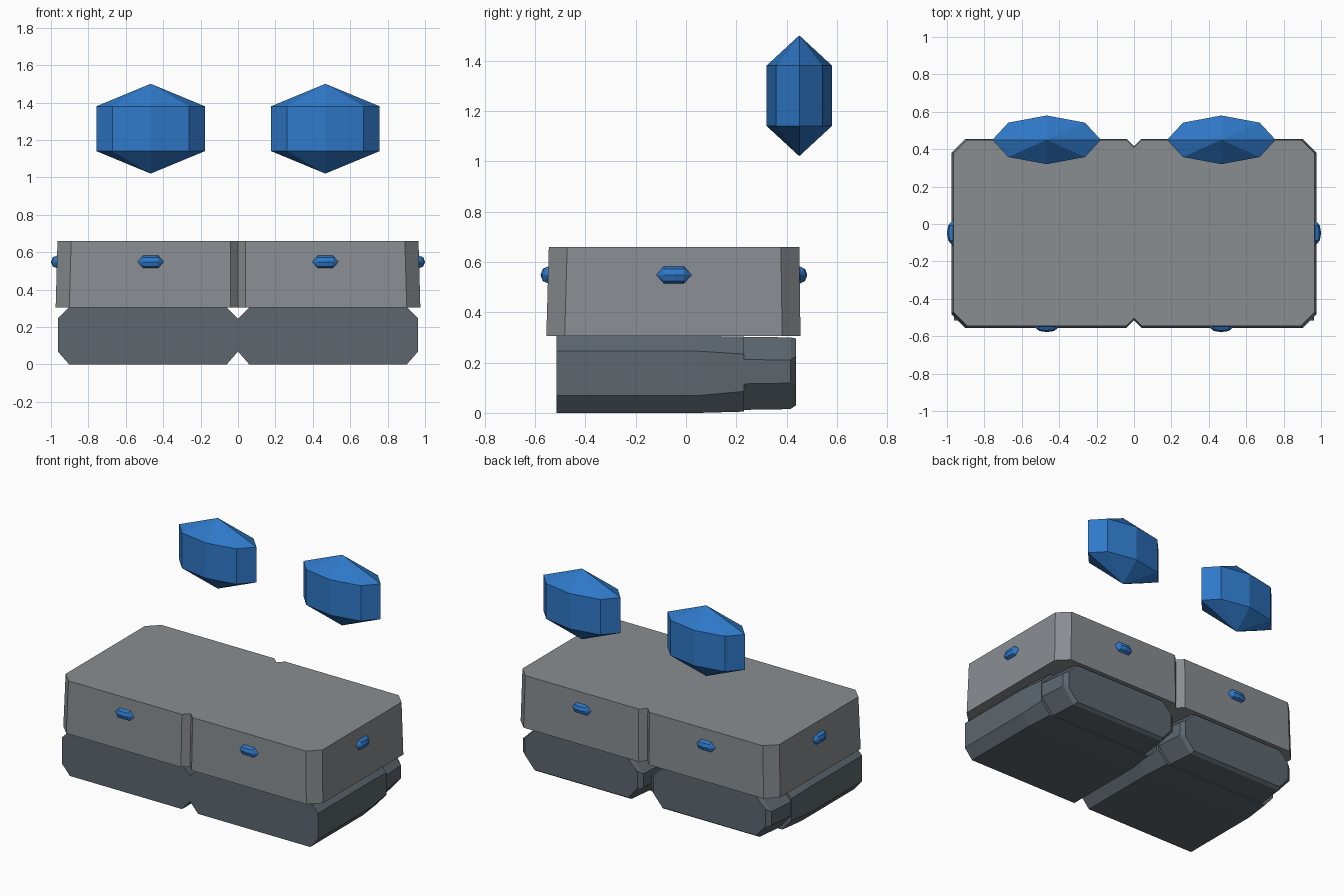
import bpy
import bmesh
from math import cos, sin, pi
from mathutils import Vector

old = bpy.data.objects.get("Cube")
if old:
    bpy.data.objects.remove(old, do_unlink=True)


def material(name, rgb):
    m = bpy.data.materials.new(name)
    m.use_nodes = True
    m.diffuse_color = (*rgb, 1)
    m.node_tree.nodes["Principled BSDF"].inputs["Base Color"].default_value = (*rgb, 1)
    return m


stone = material("light grey stone", (0.25, 0.268, 0.285))
base_stone = material("dark slate", (0.11, 0.135, 0.158))
blue = material("crystal blue", (0.028, 0.19, 0.58))


def loft(name, rings, mat):
    """Skin a list of rings; a ring of one point makes a tip."""
    bm = bmesh.new()
    rows = [[bm.verts.new(p) for p in ring] for ring in rings]
    n = max(len(r) for r in rows)
    for a, b in zip(rows, rows[1:]):
        for i in range(n):
            j = (i + 1) % n
            if len(a) == 1:
                bm.faces.new((a[0], b[i], b[j]))
            elif len(b) == 1:
                bm.faces.new((a[i], a[j], b[0]))
            else:
                bm.faces.new((a[i], a[j], b[j], b[i]))
    for end in (rows[0], rows[-1]):
        if len(end) > 2:
            bm.faces.new(end)
    bmesh.ops.recalc_face_normals(bm, faces=bm.faces)
    mesh = bpy.data.meshes.new(name)
    bm.to_mesh(mesh)
    bm.free()
    mesh.materials.append(mat)
    ob = bpy.data.objects.new(name, mesh)
    bpy.context.collection.objects.link(ob)
    return ob


# Upper slab: chamfered corners and a notch in the middle of each long side
def slab_ring(z, hx, y0, y1):
    c, n = 0.073, 0.04
    right = [(0, y0 + n), (n, y0), (hx - c, y0), (hx, y0 + c),
             (hx, y1 - c), (hx - c, y1), (n, y1), (0, y1 - n)]
    left = [(-x, y) for x, y in reversed(right[1:-1])]
    return [(x, y, z) for x, y in right + left]


loft("upper_slab", [slab_ring(0.305, 0.975, -0.555, 0.455),
                    slab_ring(0.66, 0.965, -0.545, 0.45)], stone)


# Lower blocks: octagonal bars with a recessed, tapering tail at the back
def bar_ring(side, y, inset, z0, z1, c):
    x0, x1 = inset, 0.963 - inset
    pts = [(x0 + c, z0), (x1 - c, z0), (x1, z0 + c * 1.15), (x1, z1 - c),
           (x1 - c, z1), (x0 + c, z1), (x0, z1 - c), (x0, z0 + c * 1.15)]
    return [(side * x, y, z) for x, z in pts]


for side, word in ((1, "left"), (-1, "right")):
    loft(f"{word}_lower_block", [bar_ring(side, -0.515, 0, 0, 0.305, 0.06),
                                 bar_ring(side, 0.05, 0, 0, 0.305, 0.06),
                                 bar_ring(side, 0.23, 0.008, 0.005, 0.304, 0.07),
                                 bar_ring(side, 0.23, 0.012, 0.012, 0.302, 0.09),
                                 bar_ring(side, 0.415, 0.03, 0.015, 0.3, 0.09),
                                 bar_ring(side, 0.437, 0.06, 0.03, 0.296, 0.07)],
         base_stone)


# Crystals: eight-sided prisms with pointed ends
def crystal(name, centre, axis, across, radii, profile):
    """profile lists (distance along axis, scale across, scale along third)."""
    c, u, v = Vector(centre), Vector(axis), Vector(across)
    w = u.cross(v)
    rings = []
    for d, s, t in profile:
        if s == 0:
            rings.append([c + u * d])
        else:
            rings.append([c + u * d + v * (radii[0] * s * cos(k * pi / 4))
                          + w * (radii[1] * t * sin(k * pi / 4)) for k in range(8)])
    loft(name, rings, blue)


X, Y, Z = (1, 0, 0), (0, 1, 0), (0, 0, 1)
big = [(-0.24, 0, 0), (-0.12, 1, 1), (0.12, 1, 1), (0.24, 0, 0)]
small = [(-0.07, 0, 0), (-0.04, 0.8, 1), (0, 1, 1), (0.04, 0.8, 1), (0.07, 0, 0)]

for side, word in ((1, "left"), (-1, "right")):
    x = 0.467 * side
    crystal(f"{word}_floating_crystal", (x, 0.45, 1.26), Z, X, (0.29, 0.13), big)
    crystal(f"{word}_front_gem", (x, -0.548, 0.548), X, Y, (0.03, 0.034), small)
    crystal(f"{word}_back_gem", (x, 0.452, 0.548), X, Y, (0.03, 0.034), small)
    crystal(f"{word}_side_gem", (0.968 * side, -0.048, 0.548), Y, X, (0.032, 0.034), small)
